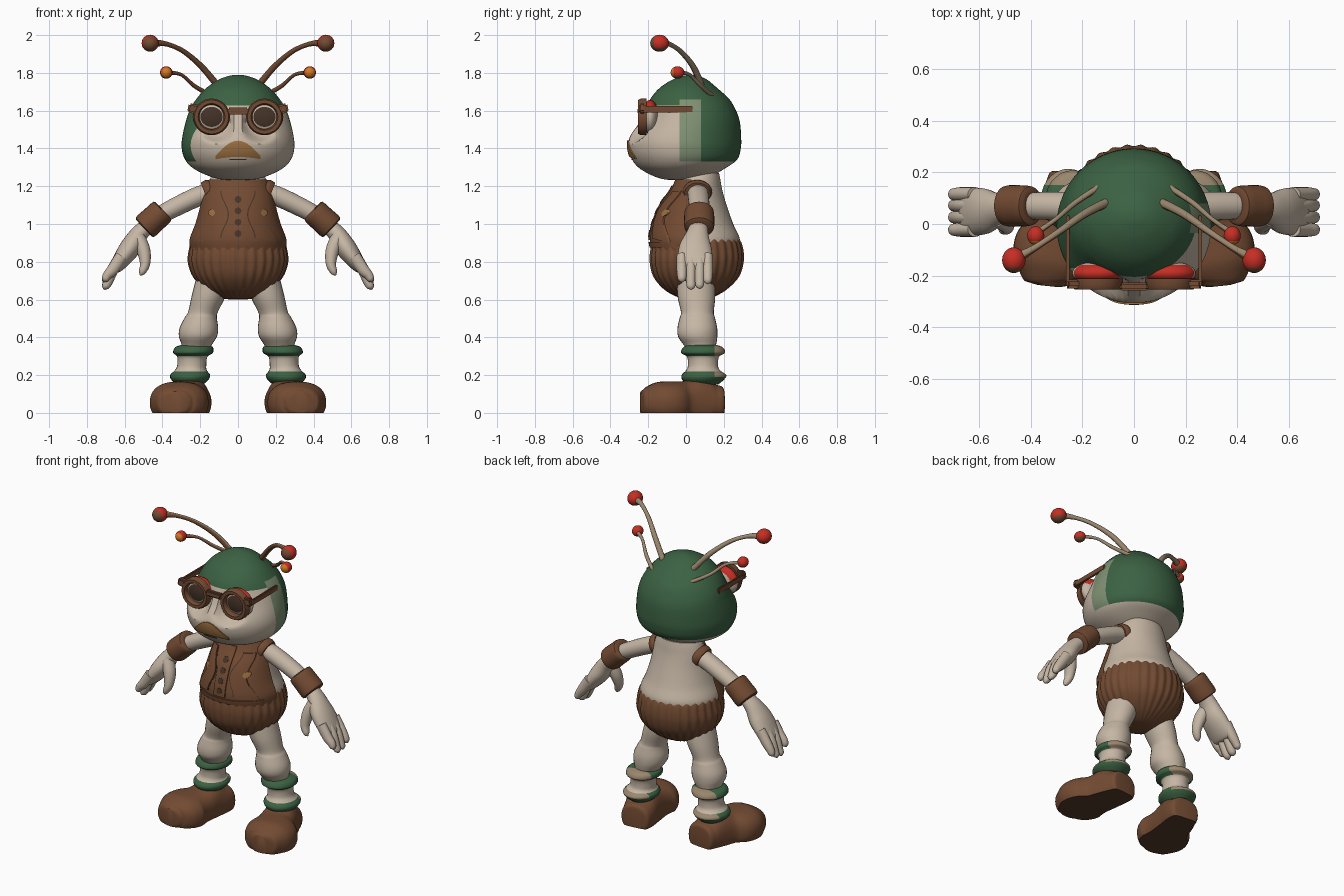
import bpy, bmesh, math
from mathutils import Vector, Matrix
from mathutils.bvhtree import BVHTree

cube = bpy.data.objects.get("Cube")
if cube:
    bpy.data.objects.remove(cube, do_unlink=True)


def material(name, r, g, b):
    m = bpy.data.materials.new(name)
    m.use_nodes = True
    m.diffuse_color = (r, g, b, 1)
    for node in m.node_tree.nodes:
        if node.type == 'BSDF_PRINCIPLED':
            node.inputs["Base Color"].default_value = (r, g, b, 1)
            node.inputs["Roughness"].default_value = 0.8
    return m


CREAM = material("cream", .56, .47, .375)
BROWN = material("leather brown", .17, .07, .032)
GREEN = material("forest green", .044, .122, .056)
PALE = material("pale green", .21, .28, .17)
DARK = material("dark brown", .06, .033, .021)
SOLE = material("sole brown", .09, .042, .025)
RED = material("red", .56, .028, .018)
ORANGE = material("orange", .66, .19, .015)
TAN = material("ochre", .33, .16, .053)
STEM = material("stem tan", .32, .24, .155)


def finish(name, bm, mats, rule=None, pair=False):
    """Colour by rule, smooth with sharp creases, and make one or two mirrored objects."""
    bmesh.ops.recalc_face_normals(bm, faces=bm.faces)
    bm.normal_update()
    for f in bm.faces:
        f.smooth = True
        if rule:
            f.material_index = rule(f.calc_center_median(), f.normal)
    for e in bm.edges:
        if len(e.link_faces) == 2 and e.calc_face_angle(0) > 0.75:
            e.smooth = False
    for prefix in (("left_", "right_") if pair else ("",)):
        if prefix == "right_":
            for v in bm.verts:
                v.co.x *= -1
            bmesh.ops.reverse_faces(bm, faces=bm.faces)
        me = bpy.data.meshes.new(prefix + name)
        bm.to_mesh(me)
        for m in mats:
            me.materials.append(m)
        bpy.context.collection.objects.link(bpy.data.objects.new(prefix + name, me))
    bm.free()


def spline(rows, steps):
    """Catmull-Rom interpolation of rows of numbers."""
    rows = [Vector(r) for r in rows]
    out = []
    for i in range(len(rows) - 1):
        p, a, b, q = rows[max(i - 1, 0)], rows[i], rows[i + 1], rows[min(i + 2, len(rows) - 1)]
        for k in range(steps):
            t = k / steps
            out.append(a + ((b - p) * t + (p * 2 - a * 5 + b * 4 - q) * t * t
                            + (a * 3 - p - b * 3 + q) * t ** 3) * 0.5)
    return out + [rows[-1]]


def loft(rows, n=28, steps=5, flat=False, ref=(0, 1, 0), power=1.0, pleats=0):
    """Rows are x, y, z and two radii; rings lie level if flat, else across the path."""
    bm, rings = bmesh.new(), []
    pts = spline(rows, steps)
    for i, p in enumerate(pts):
        c = Vector(p[:3])
        t = Vector(pts[min(i + 1, len(pts) - 1)][:3]) - Vector(pts[max(i - 1, 0)][:3])
        t = Vector((0, 0, 1)) if flat else t.normalized()
        b = Vector(ref)
        b = (b - t * b.dot(t)).normalized()
        a = b.cross(t)
        ring = []
        for k in range(n):
            w = math.tau * k / n
            s = 1 + (0.016 * math.cos(w * pleats) if pleats else 0)
            u, v = (math.copysign(abs(f) ** power, f) * s for f in (math.cos(w), math.sin(w)))
            ring.append(bm.verts.new(c + a * u * max(p[3], .001) + b * v * max(p[4], .001)))
        rings.append(ring)
    for r, q in zip(rings, rings[1:]):
        for k in range(n):
            bm.faces.new((r[k], r[k - 1], q[k - 1], q[k]))
    bm.faces.new(rings[0])
    bm.faces.new(rings[-1])
    return bm


def profile(rows, grow=0):
    """Level rings from height, half width, front and back."""
    return [(0, (f + b) / 2, z, w + grow, (b - f) / 2 + grow) for z, w, f, b in rows]


def cut(bm, co, no, clear=False):
    return bmesh.ops.bisect_plane(bm, geom=bm.verts[:] + bm.edges[:] + bm.faces[:],
                                  plane_co=co, plane_no=no, clear_outer=clear)["geom_cut"]


def ball(name, centre, radii, mats, rule=None, pair=False):
    """Ellipsoid with its poles facing front and back."""
    bm = bmesh.new()
    bmesh.ops.create_uvsphere(bm, u_segments=32, v_segments=20, radius=1, matrix=Matrix.Translation(centre)
                              @ Matrix.Diagonal((*radii, 1)) @ Matrix.Rotation(math.pi / 2, 4, 'X'))
    finish(name, bm, mats, rule, pair)


def box(name, centre, size, mat, turn=0, pair=False):
    bm = bmesh.new()
    bmesh.ops.create_cube(bm, size=1, matrix=Matrix.Translation(centre)
                          @ Matrix.Rotation(turn, 4, 'Y') @ Matrix.Diagonal((*size, 1)))
    bmesh.ops.bevel(bm, geom=bm.edges[:], offset=min(size) * .25, segments=2, affect='EDGES')
    finish(name, bm, [mat], None, pair)


def patch(name, tree, shape, mat, pair=False, rise=.007, n=14):
    """Thin plate laid on the front of a surface; shape maps u, v to x, z."""
    bm, grid = bmesh.new(), []
    for i in range(n + 1):
        row = []
        for j in range(n + 1):
            x, z = shape(i / n, j / n)
            hit = tree.ray_cast(Vector((x, -2, z)), Vector((0, 1, 0)))[0]
            row.append(bm.verts.new(hit or (x, 0, z)))
        grid.append(row)
    for p, q in zip(grid, grid[1:]):
        for j in range(n):
            bm.faces.new((p[j], p[j + 1], q[j + 1], q[j]))
    new = bmesh.ops.extrude_face_region(bm, geom=bm.faces[:])["geom"]
    bmesh.ops.translate(bm, vec=(0, -rise, 0), verts=[g for g in new if isinstance(g, bmesh.types.BMVert)])
    finish(name, bm, [mat], None, pair)


# Head with eye hollows, a green cap and a pale strip on its left side
head = loft(profile([(1.232, .05, -.08, .06), (1.245, .13, -.15, .12), (1.29, .23, -.24, .2),
                     (1.34, .28, -.285, .27), (1.4, .298, -.305, .29), (1.46, .295, -.298, .292),
                     (1.54, .277, -.245, .285), (1.6, .257, -.215, .265), (1.66, .222, -.19, .23),
                     (1.72, .168, -.14, .165), (1.765, .1, -.07, .11), (1.785, .045, -.01, .06),
                     (1.79, .003, .02, .026)]), n=80, flat=True)
for y in (-.17, -.035, .08):
    cut(head, (0, y, 0), (0, 1, 0))
for z in (1.33, 1.628, 1.66):
    cut(head, (0, 0, z), (0, 0, 1))
for v in head.verts:
    d = math.hypot(abs(v.co.x) - .14, v.co.z - 1.567)
    v.co.y = max(v.co.y, -.2 - 2 * max(0, d - .1))
head_tree = BVHTree.FromBMesh(head)


def head_colour(c, n):
    if c.z < 1.33:
        return 0
    if c.x > 0 and c.z < 1.66 and -.035 < c.y < .08:
        return 2
    return int(c.z > 1.628 or c.y > (.08 if c.x > 0 else -.17))


finish("head", head, [CREAM, GREEN, PALE], head_colour)
patch("upper_lip", head_tree, lambda u, v: (
    .24 * (u - .5), 1.343 + .012 * math.sin(math.pi * u) + v * (.018 + .068 * math.sin(math.pi * u))), TAN)
patch("mouth_line", head_tree, lambda u, v: (.09 * (u - .5), 1.338 + .007 * v), DARK, rise=.003)


# Eyes with red lids
def eye_colour(c, n):
    around = math.hypot((c.x - .14) / .1, (c.z - 1.567) / .09)
    if around > .72 and c.z > 1.595:
        return 1
    return 2 if c.y < -.19 and around < .6 else 0


ball("eye", (.14, -.19, 1.567), (.1, .045, .09), [CREAM, RED, DARK], eye_colour, True)

# Spectacles: round rims, bridge, corners and side arms
rim = bmesh.new()
loops = []
for k in range(40):
    w = math.tau * k / 40
    loops.append([rim.verts.new((.14 + r * math.cos(w), y, 1.567 + r * math.sin(w)))
                  for r, y in ((.064, -.24), (.071, -.253), (.09, -.253), (.097, -.24), (.097, -.21), (.064, -.21))])
for k in range(40):
    for j in range(6):
        rim.faces.new((loops[k][j], loops[k][j - 1], loops[k - 1][j - 1], loops[k - 1][j]))
finish("spectacle_rim", rim, [BROWN], None, True)
box("spectacle_bridge", (0, -.242, 1.598), (.11, .03, .036), BROWN)
box("spectacle_corner", (.235, -.232, 1.61), (.06, .035, .05), BROWN, -.2, True)
box("spectacle_arm", (.256, -.1, 1.607), (.014, .27, .036), BROWN, 0, True)

# Antennae and their tips, brown underneath
for name, tip, r, front, rows in (
        ("long_antenna", (.465, -.14, 1.957), .045, BROWN,
         [(.09, .09, 1.71, .018, .018), (.19, .04, 1.83, .016, .016), (.29, -.03, 1.915, .013, .013),
          (.38, -.09, 1.953, .013, .013), (.45, -.13, 1.957, .022, .022)]),
        ("short_antenna", (.38, -.045, 1.802), .033, ORANGE,
         [(.14, .14, 1.68, .012, .012), (.23, .08, 1.73, .011, .011),
          (.3, .02, 1.79, .009, .009), (.37, -.03, 1.802, .012, .012)])):
    finish(name, loft(rows, n=14, steps=8), [STEM, BROWN], lambda c, n: int(n.y < -.35), True)
    ball(name + "_tip", tip, (r, r * 1.1, r), [RED, front, BROWN],
         lambda c, n: 1 if n.y < -.5 else 2 if n.z < -.5 else 0, True)

# Shirt and the open-backed waistcoat
torso = [(.86, .24, -.17, .27), (.92, .245, -.18, .285), (1, .215, -.165, .25), (1.1, .187, -.125, .215),
         (1.18, .168, -.07, .192), (1.235, .15, -.045, .182), (1.27, .13, -.02, .175)]
finish("shirt", loft(profile(torso), n=48, flat=True), [CREAM])
vest = loft(profile(torso[:-1], .012), n=64, flat=True)
cut(vest, (0, .03, 0), (0, 1, 0), True)
vest_tree = BVHTree.FromBMesh(vest)
finish("waistcoat", vest, [BROWN])
patch("waistcoat_placket", vest_tree, lambda u, v: (.08 * (u - .5), .915 + .29 * v), BROWN)
patch("waistcoat_panel", vest_tree, lambda u, v: (
    .075 + .02 * math.cos(math.tau * v) + u * (.12 - .065 * v), .925 + .25 * v - .02 * u * (1 - v)), BROWN, True)
patch("waistcoat_seam", vest_tree, lambda u, v: (
    .068 + .02 * math.cos(math.tau * v) + .006 * u, .925 + .25 * v), DARK, True, .003)
patch("waistcoat_hem", vest_tree, lambda u, v: (.46 * (u - .5), .875 + .03 * v), BROWN, n=24)
patch("waistcoat_stud", vest_tree, lambda u, v: (
    .14 + .018 * v * math.cos(math.tau * u), 1.06 + .018 * v * math.sin(math.tau * u)), TAN, True, .0095)
for i in range(4):
    z = .95 + .06 * i
    patch("button_%d" % (i + 1), vest_tree, lambda u, v: (
        .018 * v * math.cos(math.tau * u), z + .018 * v * math.sin(math.tau * u)), DARK, rise=.0095)
finish("armhole_trim", loft([(.13, .06, 1.18, .06, .07), (.15, .06, 1.17, .067, .078),
                             (.175, .06, 1.16, .062, .068)]), [BROWN], None, True)

# Pleated bloomers
finish("bloomers", loft(profile([(.6, .02, .03, .07), (.608, .09, -.03, .13), (.65, .17, -.11, .21),
                                 (.72, .235, -.17, .278), (.8, .262, -.19, .303), (.87, .255, -.185, .3),
                                 (.92, .24, -.168, .28), (.94, .2, -.13, .24)]),
                        n=180, flat=True, pleats=30), [BROWN])

# Arms and cuffs
finish("arm", loft([(.1, .06, 1.175, .05, .055), (.2, .065, 1.15, .052, .056), (.33, .07, 1.09, .05, .054),
                    (.43, .07, 1.035, .046, .05), (.49, .07, .985, .04, .045)]), [CREAM], None, True)
finish("cuff", loft([(.398, .07, 1.07, .04, .05), (.4, .07, 1.068, .068, .075), (.447, .07, 1.025, .071, .08),
                     (.494, .07, .982, .07, .077), (.496, .07, .98, .04, .05)], steps=3), [BROWN], None, True)

# Hands: palm, thumb and four fingers
finish("palm", loft([(.47, .07, 1, .04, .045), (.525, .06, .945, .047, .06), (.567, .05, .88, .055, .085),
                     (.61, .048, .82, .048, .092), (.65, .048, .765, .032, .088), (.66, .048, .745, .01, .06)]),
       [CREAM], None, True)
finish("thumb", loft([(.53, .03, .93, .038, .042), (.5, .01, .86, .036, .04), (.492, -.01, .79, .027, .03),
                      (.508, -.02, .745, .018, .02), (.518, -.02, .728, .003, .003)]), [CREAM], None, True)
for name, y, drop in (("index", -.022, -.02), ("middle", .026, .02), ("ring", .072, .015), ("little", .115, -.01)):
    finish(name + "_finger", loft([(.615, y, .83, .034, .028), (.662, y, .76, .031, .028),
                                   (.69, y, .71 - drop, .025, .025), (.703, y, .685 - drop, .018, .02),
                                   (.708, y, .672 - drop, .003, .003)], n=16), [CREAM], None, True)

# Legs and banded socks, the bands faded at the back
finish("leg", loft([(.12, .05, .74, .095, .1), (.155, .055, .62, .09, .1), (.185, .06, .535, .079, .087),
                    (.197, .06, .505, .085, .093), (.207, .06, .45, .102, .105), (.212, .062, .405, .101, .104),
                    (.218, .072, .365, .082, .088), (.225, .08, .33, .07, .07)], flat=True), [CREAM], None, True)
sock = loft([(.228, .085, .36, .07, .075), (.233, .09, .347, .1, .105), (.238, .09, .318, .105, .117),
             (.242, .09, .297, .08, .085), (.245, .09, .25, .077, .08), (.25, .09, .225, .085, .09),
             (.253, .095, .2, .106, .118), (.255, .09, .175, .098, .11), (.255, .09, .15, .07, .08)], flat=True)
cut(sock, (0, .15, 0), (0, 1, 0))
for z in (.3, .218, .19):
    cut(sock, (0, 0, z), (0, 0, 1))
finish("sock", sock, [CREAM, GREEN, STEM],
       lambda c, n: 0 if .218 < c.z < .3 else 1 if c.y < .15 or c.z < .19 else 2, True)

# Boots with flat dark soles
boot = loft([(.236, .2, .055, .06, .06), (.237, .19, .055, .09, .085), (.242, .14, .055, .102, .1),
             (.26, .07, .06, .108, .13), (.28, -.01, .058, .122, .11), (.305, -.08, .055, .155, .111),
             (.32, -.15, .055, .148, .108), (.33, -.205, .055, .112, .085), (.332, -.23, .055, .08, .066),
             (.333, -.24, .055, .04, .058)], n=40, ref=(0, 0, 1), power=.85)
rim_cut = cut(boot, (0, 0, 0), (0, 0, -1), True)
bmesh.ops.edgeloop_fill(boot, edges=[g for g in rim_cut if isinstance(g, bmesh.types.BMEdge)])
finish("boot", boot, [BROWN, SOLE], lambda c, n: int(c.z < .002), True)
